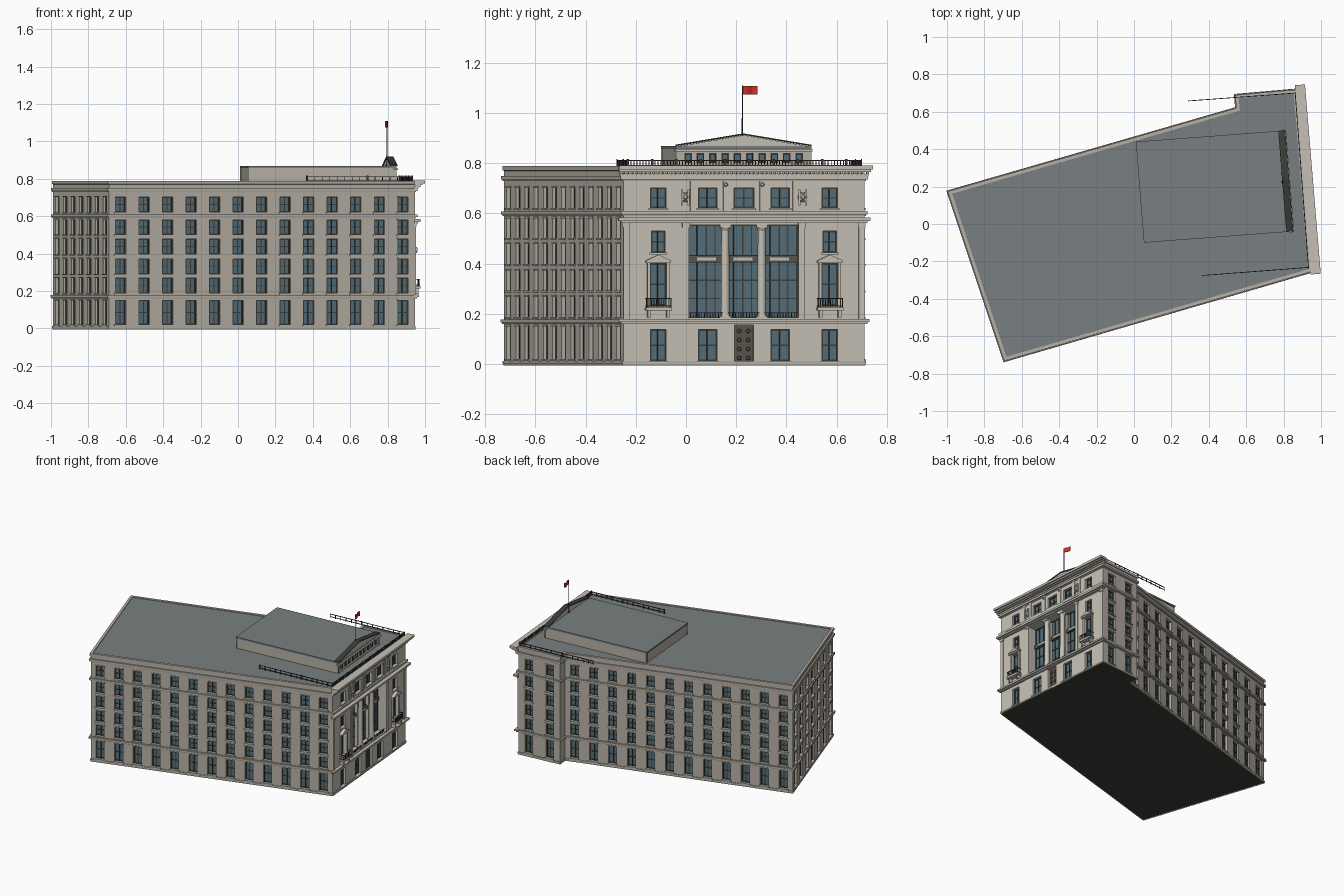
import bpy, bmesh, math
from mathutils import Vector

if "Cube" in bpy.data.objects:
    bpy.data.objects.remove(bpy.data.objects["Cube"])

COL = {"stone": (.47, .44, .38), "pale": (.56, .53, .46), "glass": (.09, .155, .19),
       "roof": (.19, .215, .22), "dark": (.045, .045, .04), "bronze": (.10, .09, .07), "red": (.6, .03, .02)}
MATS = {}
for k, c in COL.items():
    MATS[k] = bpy.data.materials.new(k)
    MATS[k].diffuse_color = (*c, 1)
PARTS = {}

def part(name, mat="stone", smooth=False):
    if name not in PARTS:
        PARTS[name] = (bmesh.new(), mat, smooth)
    return PARTS[name][0]

def face(bm, pts):
    bm.faces.new([bm.verts.new(p) for p in pts])

def prism(bm, bot, top):
    b = [bm.verts.new(p) for p in bot]
    t = [bm.verts.new(p) for p in top]
    bm.faces.new(b[::-1])
    bm.faces.new(t)
    for i in range(len(b)):
        j = (i + 1) % len(b)
        bm.faces.new((b[i], b[j], t[j], t[i]))

def frame(p, q):
    """Wall coordinates: u along, d outward, z up."""
    p, q = Vector((*p, 0)), Vector((*q, 0))
    a = (q - p).normalized()
    n = Vector((a.y, -a.x, 0))
    return (lambda u, d, z: p + a * u + n * d + Vector((0, 0, z))), (q - p).length

def box(bm, F, u0, u1, d0, d1, z0, z1):
    c = ((u0, d1), (u1, d1), (u1, d0), (u0, d0))
    prism(bm, [F(u, d, z0) for u, d in c], [F(u, d, z1) for u, d in c])

def gable(bm, F, u0, u1, d0, d1, z0, z1):
    c = ((u0, z0), (u1, z0), ((u0 + u1) / 2, z1))
    prism(bm, [F(u, d0, z) for u, z in c], [F(u, d1, z) for u, z in c])

def cyl(bm, F, u, d, z0, z1, r0, r1, n=16):
    ring = lambda r, z: [F(u + r * math.cos(t * math.tau / n), d - r * math.sin(t * math.tau / n), z) for t in range(n)]
    prism(bm, ring(r0, z0), ring(r1, z1))

def disc(bm, F, u, z, d0, d1, r0, r1, n=12):
    ring = lambda r, d: [F(u + r * math.cos(t * math.tau / n), d, z + r * math.sin(t * math.tau / n)) for t in range(n)]
    prism(bm, ring(r0, d0), ring(r1, d1))

def sweep(bm, poly, prof):
    """Mitred moulding around a closed footprint; prof is (outward, z)."""
    n = len(poly)
    P = [Vector(p) for p in poly]
    nor = [Vector((b.y - a.y, a.x - b.x)).normalized() for a, b in zip(P, P[1:] + P[:1])]
    mit = [(nor[i - 1] + nor[i]) / (1 + nor[i - 1].dot(nor[i])) for i in range(n)]
    at = lambda i, k: (*(P[i % n] + mit[i % n] * prof[k][0]), prof[k][1])
    for i in range(n):
        for k in range(len(prof) - 1):
            face(bm, (at(i, k), at(i + 1, k), at(i + 1, k + 1), at(i, k + 1)))

def wall(bm, F, L, H, ops):
    """Wall sheet with recessed openings (u0, u1, z0, z1, depth)."""
    us = sorted({0, L, *[o[0] for o in ops], *[o[1] for o in ops]})
    zs = sorted({0, H, *[o[2] for o in ops], *[o[3] for o in ops]})
    for a, b in zip(us, us[1:]):
        for c, e in zip(zs, zs[1:]):
            m, h = (a + b) / 2, (c + e) / 2
            if not any(o[0] < m < o[1] and o[2] < h < o[3] for o in ops):
                face(bm, (F(a, 0, c), F(b, 0, c), F(b, 0, e), F(a, 0, e)))
    for a, b, c, e, d in ops:
        r = ((a, c), (b, c), (b, e), (a, e))
        for (u, z), (v, w) in zip(r, r[1:] + r[:1]):
            face(bm, (F(u, 0, z), F(v, 0, w), F(v, -d, w), F(u, -d, z)))
        face(part("window_glass", "glass"), [F(u, -d, z) for u, z in r])

def sash(F, a, b, c, e, d, nu=2, nz=2):
    bm, t = part("window_bars", "dark"), .0025
    for i in range(nu + 1):
        u = a + t + (b - a - 2 * t) * i / nu
        box(bm, F, u - t, u + t, -d, -d + .005, c, e)
    for i in range(nz + 1):
        z = c + t + (e - c - 2 * t) * i / nz
        box(bm, F, a, b, -d, -d + .004, z - t, z + t)

# footprint, counter-clockwise from the rear corner
A, B, C, D, E, G = (-.988, .17), (-.69, -.725), (.945, -.25), (.865, .712), (.547, .684), (.553, .615)
FOOT = [A, B, C, D, E, G]
H = .785
FLOORS = [(.02, .15), (.188, .268), (.292, .372), (.398, .478), (.503, .58), (.622, .702)]

# plain office walls with window grids
for p, q, n in ((A, B, 7), (B, C, 13), (D, E, 2), (E, G, 0), (G, A, 12)):
    F, L = frame(p, q)
    ops = []
    for i in range(n):
        u = L * (i + .5) / n
        for z0, z1 in FLOORS:
            o = (u - .029, u + .029, z0, z1, .018)
            ops.append(o)
            sash(F, *o)
            box(part("window_sills"), F, u - .036, u + .036, -.002, .007, z0 - .008, z0)
            box(part("window_lintels"), F, u - .033, u + .033, -.002, .004, z1, z1 + .007)
    wall(part("office_walls"), F, L, H, ops)

# string courses, eaves, parapet rim, roof and underside
for z0, z1, d in ((.165, .178, .012), (.596, .608, .010), (.735, .75, .010), (0, .012, .005)):
    sweep(part("string_courses"), FOOT, [(0, z0 - .006), (d * .5, z0 - .006), (d * .6, z0), (d, z0), (d, z1), (0, z1)])
sweep(part("parapet_rim"), FOOT, [(0, .77), (.006, .772), (.006, .789), (-.012, .789), (-.012, .78)])
face(part("main_roof", "roof"), [(*p, .784) for p in FOOT])
face(part("underside", "dark"), [(*p, 0) for p in FOOT[::-1]])

# entrance front
F, L = frame(C, D)
m = L / 2
ops = []
for s in (-.343, -.145, .145, .343):
    w = .031 if abs(s) > .2 else .037
    ops += [(m + s - w, m + s + w, .012, .137, .02), (m + s - w, m + s + w, .622, .702, .02)]
ops.append((m - .04, m + .04, .622, .702, .02))
for s in (-.343, .343):
    ops += [(m + s - .032, m + s + .032, .235, .40, .02), (m + s - .027, m + s + .027, .445, .53, .02)]
for o in ops:
    sash(F, *o)
    box(part("front_sills", "pale"), F, o[0] - .008, o[1] + .008, -.002, .008, o[2] - .009, o[2])
ops += [(m - .038, m + .038, .002, .155, .025), (m - .219, m + .219, .185, .555, .065)]
wall(part("front_wall", "pale"), F, L, H, ops)

# bronze door with panels
bm = part("entrance_door", "bronze")
box(bm, F, m - .038, m + .038, -.024, -.015, .002, .155)
for s in (-.018, .018):
    for k in range(4):
        box(bm, F, m + s - .013, m + s + .013, -.016, -.011, .01 + k * .036, .038 + k * .036)
        disc(bm, F, m + s, .024 + k * .036, -.012, -.007, .009, .006)

# colonnade: tall glazing, spandrels, round columns
for c in (-.146, 0, .146):
    a, b = m + c - .073, m + c + .073
    sash(F, a, b, .185, .41, .065, 4, 3)
    sash(F, a, b, .43, .555, .065, 4, 1)
    box(part("spandrels", "bronze"), F, a, b, -.065, -.05, .405, .432)
    box(part("spandrel_plaques", "pale"), F, a + .035, b - .035, -.051, -.046, .412, .425)
    box(part("balcony_rails", "dark"), F, a, b, -.012, -.008, .203, .206)
    for k in range(13):
        u = a + .006 + k * .0112
        box(part("balcony_rails", "dark"), F, u - .0015, u + .0015, -.012, -.009, .185, .205)
bm = part("columns", "pale", True)
for c in (-.073, .073):
    u = m + c
    box(bm, F, u - .022, u + .022, -.045, -.001, .18, .192)
    cyl(bm, F, u, -.023, .192, .2, .021, .019)
    cyl(bm, F, u, -.023, .2, .53, .018, .0155)
    cyl(bm, F, u, -.023, .53, .542, .0155, .021)
    box(bm, F, u - .022, u + .022, -.045, -.001, .542, .556)
    box(part("colonnade_piers", "pale"), F, u - .01, u + .01, -.065, -.042, .185, .555)
bm = part("front_pilasters", "pale")
for u in (.012, m - .232, m + .232, L - .012):
    box(bm, F, u - .012, u + .012, -.001, .006, .18, .57)
    box(bm, F, u - .015, u + .015, -.001, .010, .545, .562)
for c in (-.26, -.205, -.073, .073, .205, .26):
    box(bm, F, m + c - .01, m + c + .01, -.001, .005, .61, .735)

# side windows: frame, hood and balcony
for s in (-.343, .343):
    u = m + s
    bm = part("window_hoods", "pale")
    for t in (-.038, .038):
        box(bm, F, u + t - .006, u + t + .006, -.001, .01, .225, .402)
        box(bm, F, u + t - .006, u + t + .006, -.001, .028, .185, .214)
    box(bm, F, u - .05, u + .05, -.001, .02, .402, .411)
    gable(bm, F, u - .052, u + .052, -.001, .024, .411, .436)
    box(bm, F, u - .052, u + .052, -.001, .037, .214, .226)
    bm = part("balcony_rails", "dark")
    for z in (.23, .26):
        box(bm, F, u - .05, u + .05, .031, .035, z, z + .004)
        for t in (-.05, .046):
            box(bm, F, u + t, u + t + .004, 0, .034, z, z + .004)
    for k in range(11):
        t = u - .049 + k * .0098
        box(bm, F, t - .0015, t + .0015, .031, .034, .226, .262)

# attic wreaths and small rosettes
bm = part("attic_ornaments", "pale", True)
for s in (-.235, .235):
    disc(bm, F, m + s, .665, 0, .012, .02, .015)
    disc(bm, F, m + s, .665, .012, .02, .011, .006)
    for t in (-.013, .013):
        box(bm, F, m + s + t - .004, m + s + t + .004, 0, .012, .632, .695)
for s in (-.073, .073):
    disc(bm, F, m + s, .715, .004, .012, .009, .005)

# front entablature and main cornice with dentils
bm = part("front_cornice", "pale")
for z0, z1, d, e in ((.16, .168, .012, .01), (.168, .18, .022, .018), (.562, .57, .016, .01), (.57, .584, .028, .022),
                     (.596, .61, .014, .01), (.735, .748, .014, .012), (.748, .758, .018, .014),
                     (.766, .775, .040, .022), (.775, .791, .052, .03)):
    box(bm, F, -min(e, .02), L + e, -.002, d, z0, z1)
for k in range(58):
    u = -.01 + k * (L + .02) / 57
    box(part("dentils", "pale"), F, u - .005, u + .005, 0, .03, .757, .767)

# roof railing: front run and two side runs
def railing(p, q, step):
    R, l = frame(p, q)
    bm = part("roof_railing", "dark")
    for z in (.79, .809):
        box(bm, R, 0, l, -.002, .002, z, z + .004)
    n = int(l / step)
    for k in range(n + 1):
        u, big = l * k / n, .005 if k % 8 == 0 else .0018
        box(bm, R, u - big, u + big, -.002, .002, .784, .817 if k % 8 == 0 else .81)
railing((.933, -.232), (.862, .70), .012)
railing((.37, -.275), (.933, -.232), .04)
railing((.862, .70), (.29, .658), .04)

# penthouse with windows, flat roof and shallow pediment
Q = [(.01, .44), (.053, -.10), (.848, -.04), (.805, .50)]
for i in range(4):
    R, l = frame(Q[i], Q[(i + 1) % 4])
    pops = []
    if i == 2:
        pops = [(l * (k + 1) / 11 - .015, l * (k + 1) / 11 + .015, .802, .84, .01) for k in range(10)]
        for o in pops:
            sash(R, *o, 1, 1)
    # sheet set slightly inside the roof edge
    wall(part("penthouse_walls"), (lambda u, d, z, R=R: R(u, d - .006, z)), l, .86, [o for o in pops])
    if i == 2:
        box(part("penthouse_cornice", "pale"), R, -.004, l + .004, -.02, .008, .846, .856)
        gable(part("roof_pediment", "pale"), R, .012, l - .012, -.03, 0, .868, .912)
        mid = l / 2
        for a, s in ((0, 1), (l, -1)):
            pts = [(a, .868), (mid, .913), (mid, .919), (a, .874)][::s]
            prism(part("pediment_coping", "dark"), [R(u, -.034, z) for u, z in pts], [R(u, .004, z) for u, z in pts])
prism(part("penthouse_roof", "roof"), [(*p, .858) for p in Q], [(*p, .869) for p in Q])

# flagpole and rippled flag
R, l = frame((.797, .225), (.79, .285))
cyl(part("flagpole", "dark"), R, 0, 0, .865, 1.11, .0035, .002, 8)
cyl(part("flagpole", "dark"), R, 0, 0, .865, .88, .01, .006, 8)
wave = lambda k: .005 * math.sin(k * 1.1)
for k in range(6):
    prism(part("flag", "red"), [R(u, wave(j) + d, 1.075) for u, d, j in ((k * .01, .001, k), (k * .01 + .01, .001, k + 1), (k * .01 + .01, -.001, k + 1), (k * .01, -.001, k))],
          [R(u, wave(j) + d, 1.108) for u, d, j in ((k * .01, .001, k), (k * .01 + .01, .001, k + 1), (k * .01 + .01, -.001, k + 1), (k * .01, -.001, k))])

# turn every part into an object
for name, (bm, mat, smooth) in PARTS.items():
    me = bpy.data.meshes.new(name)
    bm.to_mesh(me)
    bm.free()
    me.materials.append(MATS[mat])
    ob = bpy.data.objects.new(name, me)
    bpy.context.collection.objects.link(ob)
    if smooth:
        bpy.ops.object.select_all(action="DESELECT")
        ob.select_set(True)
        bpy.context.view_layer.objects.active = ob
        bpy.ops.object.shade_smooth_by_angle(angle=math.radians(35))

for m in bpy.data.materials:
    if m.users and not m.is_grease_pencil:
        m.use_nodes = True
        m.node_tree.nodes["Principled BSDF"].inputs["Base Color"].default_value = m.diffuse_color
